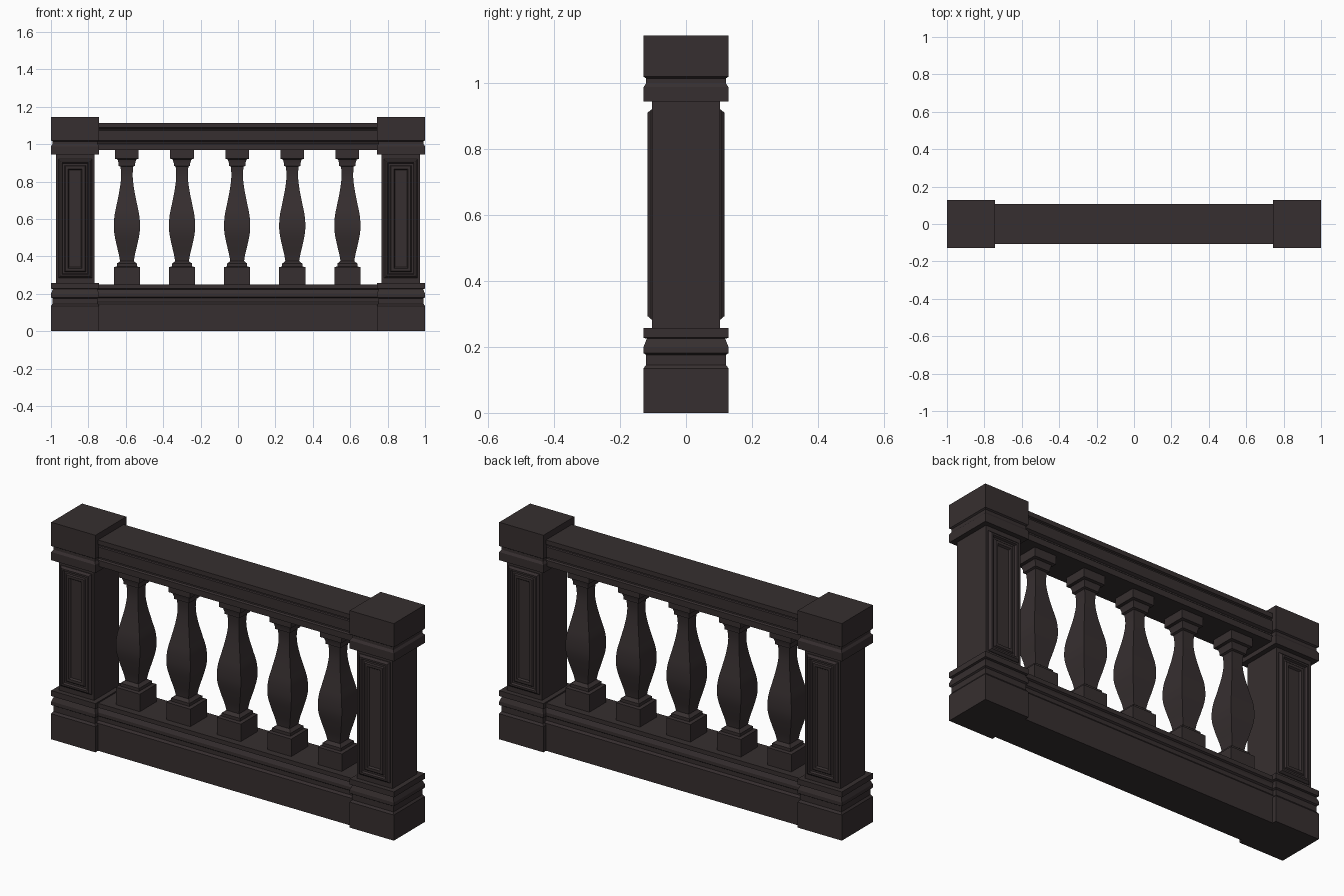
import bpy, bmesh, math
from mathutils import Vector

if "Cube" in bpy.data.objects:
    bpy.data.objects.remove(bpy.data.objects["Cube"])

stone = bpy.data.materials.new("dark stone")
stone.diffuse_color = (0.037, 0.028, 0.029, 1)
stone.use_nodes = True
stone.node_tree.nodes["Principled BSDF"].inputs["Base Color"].default_value = stone.diffuse_color


def finish(name, bm, smooth=False):
    bmesh.ops.recalc_face_normals(bm, faces=bm.faces[:])
    me = bpy.data.meshes.new(name)
    bm.to_mesh(me)
    bm.free()
    me.materials.append(stone)
    ob = bpy.data.objects.new(name, me)
    bpy.context.collection.objects.link(ob)
    if smooth:
        bpy.ops.object.select_all(action='DESELECT')
        ob.select_set(True)
        bpy.context.view_layer.objects.active = ob
        bpy.ops.object.shade_smooth_by_angle(angle=math.radians(30))
    return ob


def loft(name, loops, smooth=False):
    """Bridge equal-length closed loops and cap both ends."""
    bm = bmesh.new()
    rings = [[bm.verts.new(p) for p in loop] for loop in loops]
    n = len(rings[0])
    for a, b in zip(rings, rings[1:]):
        for i in range(n):
            j = (i + 1) % n
            bm.faces.new((a[i], a[j], b[j], b[i]))
    bm.faces.new(rings[0])
    bm.faces.new(rings[-1])
    return finish(name, bm, smooth)


CORNERS = ((-1, -1), (1, -1), (1, 1), (-1, 1))


def square_stack(name, cx, profile, smooth=False):
    """Square section swept up a (half width, z) profile."""
    return loft(name, [[(cx + sx * h, sy * h, z) for sx, sy in CORNERS]
                       for h, z in profile], smooth)


def rail(name, profile):
    """Mirrored (half depth, z) moulding run along x."""
    section = profile + [(-y, z) for y, z in reversed(profile)]
    return loft(name, [[(x, y, z) for y, z in section] for x in (-0.78, 0.78)])


def spline(points, steps=5):
    """Smooth curve through (half width, z) points."""
    p = [Vector(q) for q in points]
    p = [p[0]] + p + [p[-1]]
    out = []
    for a, b, c, d in zip(p, p[1:], p[2:], p[3:]):
        for k in range(steps):
            t = k / steps
            out.append(tuple(0.5 * (2 * b + (c - a) * t + (2 * a - 5 * b + 4 * c - d) * t * t
                                    + (3 * b - a - 3 * c + d) * t ** 3)))
    return out + [tuple(p[-1])]


# Posts: moulded base, plain shaft and cap
BASE = [(.129, 0), (.129, .135), (.121, .146), (.121, .176), (.129, .181),
        (.129, .2), (.119, .225), (.129, .228), (.129, .257)]
CAP = [(.129, .945), (.129, .988), (.121, 1.0), (.121, 1.015), (.129, 1.02), (.129, 1.145)]
# Panel rings: inset from outer edge, distance from the post centre
PANEL = [(0, .1), (0, .106), (.010, .117), (.019, .117), (.024, .107), (.033, .107),
         (.038, .113), (.052, .113), (.058, .104)]
for side, cx in (("left", -.871), ("right", .871)):
    square_stack(side + "_post_base", cx, BASE)
    square_stack(side + "_post_shaft", cx, [(.103, .25), (.103, .95)])
    square_stack(side + "_post_cap", cx, CAP)
    for face, s in (("front", -1), ("back", 1)):
        loft(f"{side}_post_{face}_panel",
             [[(cx + u * (.09 - i), s * y, .602 + v * (.318 - i)) for u, v in CORNERS]
              for i, y in PANEL])

# Bottom and top rails
rail("bottom_rail", [(.107, 0), (.107, .145), (.098, .156), (.098, .178), (.107, .184),
                     (.107, .202), (.097, .222), (.106, .227), (.106, .25)])
rail("top_rail", [(.097, .968), (.097, 1.0), (.09, 1.006), (.09, 1.013), (.104, 1.02),
                  (.104, 1.074), (.097, 1.077), (.097, 1.084), (.107, 1.088), (.107, 1.112)])

# Square balusters with a swelling body
BODY = spline([(.037, .375), (.043, .41), (.056, .465), (.067, .52), (.07, .565), (.066, .62),
               (.054, .68), (.041, .745), (.033, .8), (.031, .84), (.034, .88)])
PROFILE = ([(.07, .245), (.07, .342), (.054, .346), (.054, .362), (.044, .368)] + BODY
           + [(.044, .884), (.044, .898), (.05, .918), (.063, .922), (.063, .97)])
for k in range(5):
    square_stack(f"baluster_{k + 1}", -.594 + .2947 * k, PROFILE, smooth=True)
